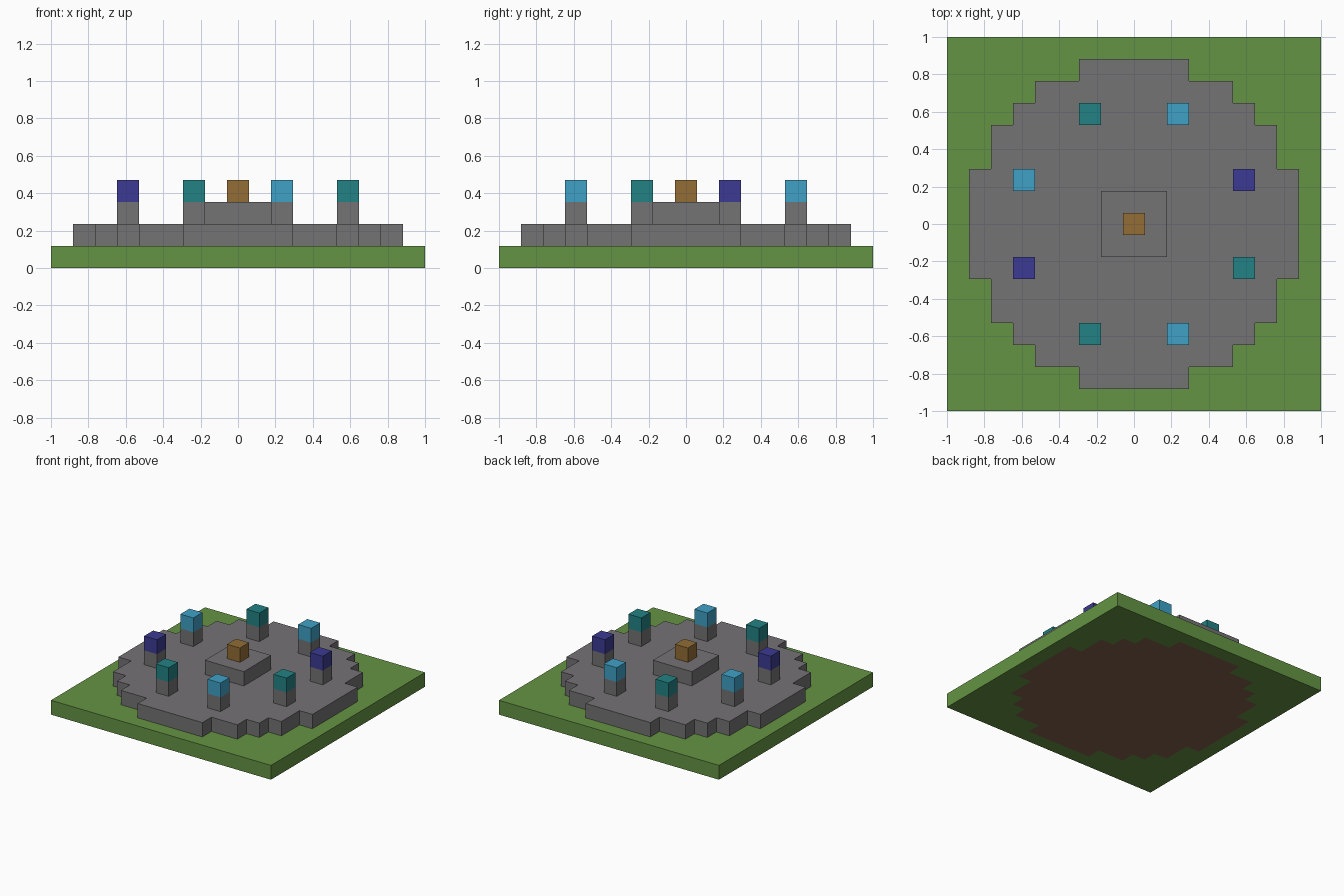
import bpy
import bmesh

cube = bpy.data.objects.get("Cube")
if cube:
    bpy.data.objects.remove(cube)

N = 17            # blocks along one side
U = 2 / N         # size of one block


def material(name, rgb):
    """Flat material from an 8-bit sRGB colour."""
    linear = [((c / 255 + 0.055) / 1.055) ** 2.4 for c in rgb]
    mat = bpy.data.materials.new(name)
    mat.use_nodes = True
    mat.diffuse_color = (*linear, 1)
    mat.node_tree.nodes["Principled BSDF"].inputs["Base Color"].default_value = (*linear, 1)
    return mat


grass = material("grass green", (101, 148, 67))
soil = material("soil brown", (130, 95, 74))
stone = material("stone grey", (117, 115, 117))
teal = material("teal", (34, 130, 132))
sky = material("sky blue", (62, 161, 198))
navy = material("deep blue", (60, 58, 146))
wood = material("wood brown", (146, 109, 54))


def in_circle(point):
    """Whether a block belongs to the stepped circle."""
    i, j = round(point.x / U), round(point.y / U)
    return i * i + j * j <= 53


def finish(bm, name, mats):
    mesh = bpy.data.meshes.new(name)
    bm.to_mesh(mesh)
    bm.free()
    for mat in mats:
        mesh.materials.append(mat)
    obj = bpy.data.objects.new(name, mesh)
    bpy.context.collection.objects.link(obj)
    return obj


def slab(name, level, mats, keep=None, underside=None):
    """One layer of blocks; keep picks the blocks, underside picks recoloured bottom faces."""
    bm = bmesh.new()
    bmesh.ops.create_grid(bm, x_segments=N, y_segments=N, size=1)
    if keep:
        outside = [f for f in bm.faces if not keep(f.calc_center_median())]
        bmesh.ops.delete(bm, geom=outside, context="FACES")
        bmesh.ops.dissolve_limit(bm, angle_limit=0.01, verts=bm.verts[:], edges=bm.edges[:])
    bmesh.ops.translate(bm, verts=bm.verts[:], vec=(0, 0, level * U))
    top = bmesh.ops.extrude_face_region(bm, geom=bm.faces[:])["geom"]
    bmesh.ops.translate(bm, vec=(0, 0, U),
                        verts=[v for v in top if isinstance(v, bmesh.types.BMVert)])
    bmesh.ops.recalc_face_normals(bm, faces=bm.faces[:])
    if underside:
        for f in bm.faces:
            if f.normal.z < -0.5 and underside(f.calc_center_median()):
                f.material_index = 1
    return finish(bm, name, mats)


def block(name, i, j, level, mat, width=1):
    """A block one unit high, centred on a grid cell."""
    bm = bmesh.new()
    bmesh.ops.create_cube(bm, size=1)
    bmesh.ops.scale(bm, verts=bm.verts[:], vec=(width * U, width * U, U))
    bmesh.ops.translate(bm, verts=bm.verts[:], vec=(i * U, j * U, (level + 0.5) * U))
    return finish(bm, name, [mat])


# Lawn with soil showing beneath, and the paved circle on top
slab("lawn", 0, [grass, soil], underside=in_circle)
slab("paved_circle", 1, [stone], keep=in_circle)

# Central plinth and its wooden block
block("plinth", 0, 0, 2, stone, width=3)
block("wooden_block", 0, 0, 3, wood)

# Ring of pillars, clockwise from the back, each with a coloured cap
ring = [(2, 5), (5, 2), (5, -2), (2, -5), (-2, -5), (-5, -2), (-5, 2), (-2, 5)]
caps = [sky, navy, teal, sky, teal, navy, sky, teal]
for n, ((i, j), colour) in enumerate(zip(ring, caps), 1):
    block(f"pillar_{n}", i, j, 2, stone)
    block(f"pillar_cap_{n}", i, j, 3, colour)
